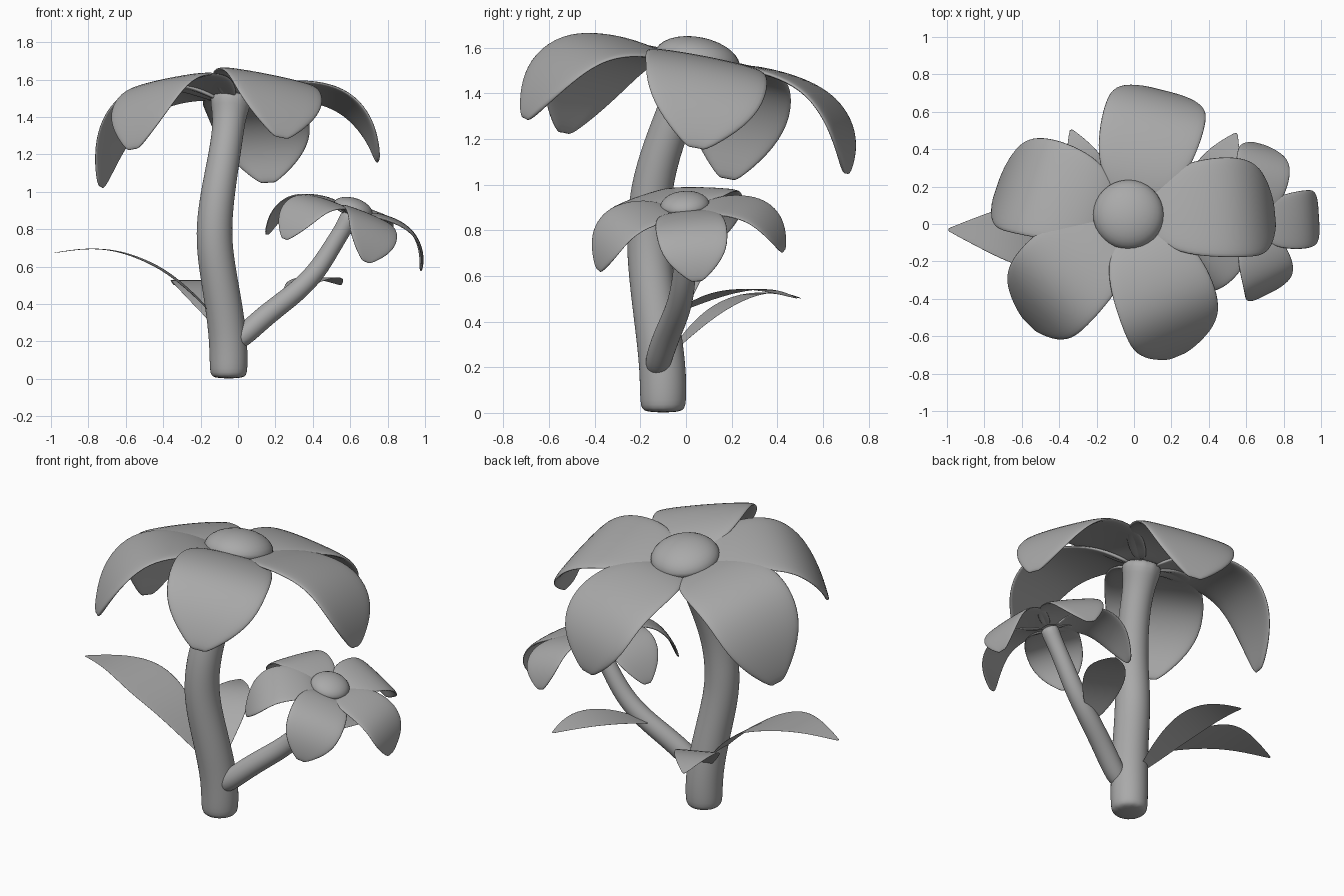
import bpy, bmesh, math
from mathutils import Vector, Matrix

cube = bpy.data.objects.get("Cube")
if cube:
    bpy.data.objects.remove(cube, do_unlink=True)

COLOUR = (0.4, 0.4, 0.4, 1)
grey = bpy.data.materials.new("mid grey")
grey.use_nodes = True
grey.diffuse_color = COLOUR
grey.node_tree.nodes["Principled BSDF"].inputs["Base Color"].default_value = COLOUR


def finish(name, bm, levels, thickness=0.0, matrix=None):
    """Turn a bmesh into a smooth object, optionally thickened."""
    bmesh.ops.recalc_face_normals(bm, faces=bm.faces)
    for f in bm.faces:
        f.smooth = True
    mesh = bpy.data.meshes.new(name)
    bm.to_mesh(mesh)
    bm.free()
    mesh.materials.append(grey)
    obj = bpy.data.objects.new(name, mesh)
    bpy.context.collection.objects.link(obj)
    if matrix:
        obj.matrix_world = matrix
    if thickness:
        mod = obj.modifiers.new("thickness", 'SOLIDIFY')
        mod.thickness = thickness
        mod.offset = 0
    if levels:
        mod = obj.modifiers.new("smooth", 'SUBSURF')
        mod.levels = mod.render_levels = levels


def tube(name, path, sides=12):
    """Round stalk through (x, y, z, radius) points, capped at both ends."""
    bm = bmesh.new()
    pts = [Vector(p[:3]) for p in path]
    rings = []
    for i, p in enumerate(pts):
        tangent = pts[min(i + 1, len(pts) - 1)] - pts[max(i - 1, 0)]
        side = Vector((0, 1, 0)).cross(tangent).normalized()
        other = tangent.cross(side).normalized()
        rings.append([bm.verts.new(p + path[i][3] * (
            side * math.cos(a) + other * math.sin(a)))
            for a in (math.tau * k / sides for k in range(sides))])
    for a, b in zip(rings, rings[1:]):
        for k in range(sides):
            n = (k + 1) % sides
            bm.faces.new((a[k], a[n], b[n], b[k]))
    bm.faces.new(rings[0])
    bm.faces.new(rings[-1])
    finish(name, bm, 2)


def strip(rows):
    """Grid surface from rows of points."""
    bm = bmesh.new()
    grid = [[bm.verts.new(p) for p in row] for row in rows]
    for a, b in zip(grid, grid[1:]):
        for k in range(len(a) - 1):
            bm.faces.new((a[k], a[k + 1], b[k + 1], b[k]))
    return bm


# Petal outline: distance from the middle, height, half width
PETAL = [(0.05, -0.05, 0.09), (0.15, -0.005, 0.18), (0.27, 0.015, 0.25),
         (0.43, 0.005, 0.278), (0.56, -0.045, 0.28), (0.655, -0.15, 0.26),
         (0.705, -0.27, 0.175), (0.725, -0.385, 0.04)]
# Petal directions and twists in degrees, with length and droop factors
PETALS = [(75.5, 0, 1.05, 0.96), (5, 0, 1.08, 1.0), (-66, 6, 1.02, 1.05),
          (-136, 0, 1.02, 1.12), (162, 0, 1.02, 1.28)]
ACROSS = (-1, -0.5, 0, 0.5, 1)


def flower(name, matrix):
    for i, (angle, twist, length, droop) in enumerate(PETALS):
        rows = [[(r * length, w * t, z * (droop if z < 0 else 1) - 0.04 * w * t * t)
                 for t in ACROSS] for r, z, w in PETAL]
        turn = (Matrix.Rotation(math.radians(angle), 4, 'Z')
                @ Matrix.Rotation(math.radians(-twist), 4, 'X'))
        finish(f"{name}_petal_{i + 1}", strip(rows), 2, 0.025, matrix @ turn)
    # Domed middle with a nearly flat underside
    bm = bmesh.new()
    bmesh.ops.create_uvsphere(bm, u_segments=32, v_segments=16, radius=0.19)
    for v in bm.verts:
        v.co.z = v.co.z * (0.55 if v.co.z > 0 else 0.1) - 0.005
    finish(f"{name}_centre", bm, 0, 0, matrix)


def leaf(name, path):
    """Thin leaf along (x, y, z, half width) points."""
    pts = [Vector(p[:3]) for p in path]
    run = pts[-1] - pts[0]
    side = Vector((-run.y, run.x, 0)).normalized()
    rows = [[p + side * q[3] * t for t in ACROSS] for p, q in zip(pts, path)]
    finish(name, strip(rows), 2, 0.003)


# Stalks
tube("main_stem", [(-.05, -.1, 0, .09), (-.05, -.1, .035, .107), (-.05, -.1, .2, .106),
                   (-.08, -.13, .42, .103), (-.122, -.16, .65, .101),
                   (-.13, -.165, .82, .1), (-.105, -.15, 1.02, .094),
                   (-.06, -.07, 1.26, .087), (-.045, 0, 1.42, .09),
                   (-.035, .03, 1.53, .14)])
tube("side_stem", [(-.03, -.13, .18, .05), (.04, -.12, .24, .062), (.16, -.08, .35, .06),
                   (.31, -.03, .46, .058), (.42, -.01, .57, .054),
                   (.5, 0, .7, .05), (.58, 0, .83, .047), (.61, 0, .89, .06)])

# Blossoms
flower("large", Matrix.Translation((-.03, .05, 1.547))
       @ Matrix.Rotation(math.radians(-11), 4, 'X'))
flower("small", Matrix.Translation((.615, -.005, .91))
       @ Matrix.Rotation(math.radians(17), 4, 'Y')
       @ Matrix.Rotation(math.radians(4), 4, 'X') @ Matrix.Scale(.57, 4))

# Leaves
leaf("right_leaf", [(-.1, -.1, .3, .03), (-.2, -.1, .42, .09), (-.37, -.09, .57, .15),
                    (-.52, -.07, .645, .18), (-.66, -.05, .69, .16),
                    (-.82, -.04, .7, .09), (-1, -.03, .67, .005)])
leaf("back_right_leaf", [(-.1, -.05, .28, .03), (-.16, .06, .4, .09), (-.22, .2, .5, .13),
                         (-.28, .36, .54, .1), (-.34, .51, .5, .005)])
leaf("side_stem_leaf", [(.27, -.02, .45, .03), (.33, .1, .51, .1), (.41, .24, .545, .125),
                        (.49, .37, .54, .095), (.55, .49, .5, .005)])
